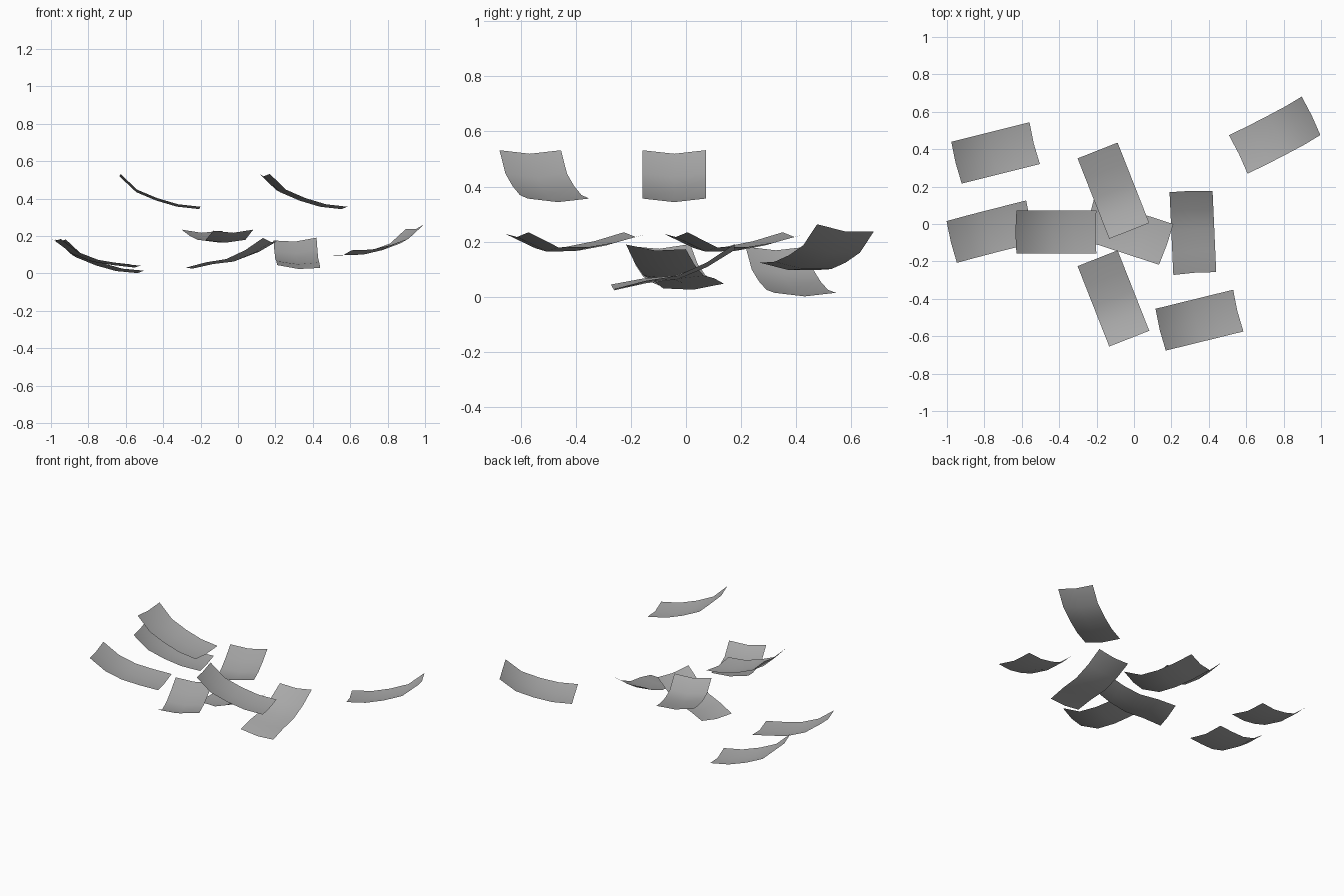
import bpy
import bmesh
from math import radians
from mathutils import Matrix, Euler

if "Cube" in bpy.data.objects:
    bpy.data.objects.remove(bpy.data.objects["Cube"])

LENGTH, WIDTH = 0.462, 0.23
DIP = (0.0, 0.014, 0.0)                  # shallow trough across the width
# Lengthwise curls, steeper at the first end
CURLED = (0.0, 0.044, 0.045, 0.033, 0.0)
DEEP = (0.0, 0.053, 0.051, 0.031, 0.0)
SLACK = (0.0, 0.037, 0.042, 0.024, 0.0)
FLAT = (0.0, 0.027, 0.035, 0.012, 0.0)

grey = bpy.data.materials.new("paper grey")
grey.diffuse_color = (0.4, 0.4, 0.4, 1)
grey.use_nodes = True
grey.node_tree.nodes["Principled BSDF"].inputs["Base Color"].default_value = grey.diffuse_color


def sheet(name, centre, heading, pitch=0, roll=0, twist=0, curl=CURLED):
    """One curled rectangular sheet, placed by centre and angles in degrees."""
    bm = bmesh.new()
    rows = []
    for i, sag in enumerate(curl):
        u = i / 2 - 1
        rows.append([bm.verts.new((u * LENGTH / 2, v * WIDTH / 2,
                                   -sag - DIP[v + 1] - twist * u * v))
                     for v in (-1, 0, 1)])
    for a, b in zip(rows, rows[1:]):
        for j in range(2):
            bm.faces.new((a[j], b[j], b[j + 1], a[j + 1])).smooth = True
    turn = Euler((radians(roll), radians(pitch), radians(heading)), 'XYZ')
    bm.transform(Matrix.Translation(centre) @ turn.to_matrix().to_4x4())
    mesh = bpy.data.meshes.new(name)
    bm.to_mesh(mesh)
    bm.free()
    mesh.materials.append(grey)
    obj = bpy.data.objects.new(name, mesh)
    bpy.context.collection.objects.link(obj)


# Upper sheets
sheet("upper_sheet_left", (-0.415, -0.043, 0.444), 0, 22.3)
sheet("upper_sheet_front", (0.35, -0.514, 0.444), 13.8, 22.3)

# Level sheets in the middle
sheet("level_sheet_back", (-0.11, 0.178, 0.231), 111.5, twist=-0.003, curl=DEEP)
sheet("level_sheet_front", (-0.11, -0.398, 0.231), 111.5, twist=-0.003, curl=DEEP)

# Low sheets
sheet("low_sheet_back_left", (-0.74, 0.38, 0.098), 14, 21.2)
sheet("low_sheet_left", (-0.762, -0.041, 0.116), 14.5, 18, 2, curl=SLACK)
sheet("low_sheet_centre", (-0.037, -0.041, 0.11), 162, 17.9, twist=0.009, curl=FLAT)
sheet("low_sheet_right", (0.315, -0.046, 0.11), -87.4, 18.5, twist=0.008, curl=FLAT)
sheet("low_sheet_back_right", (0.752, 0.475, 0.18), -152, 17.6, 7)
